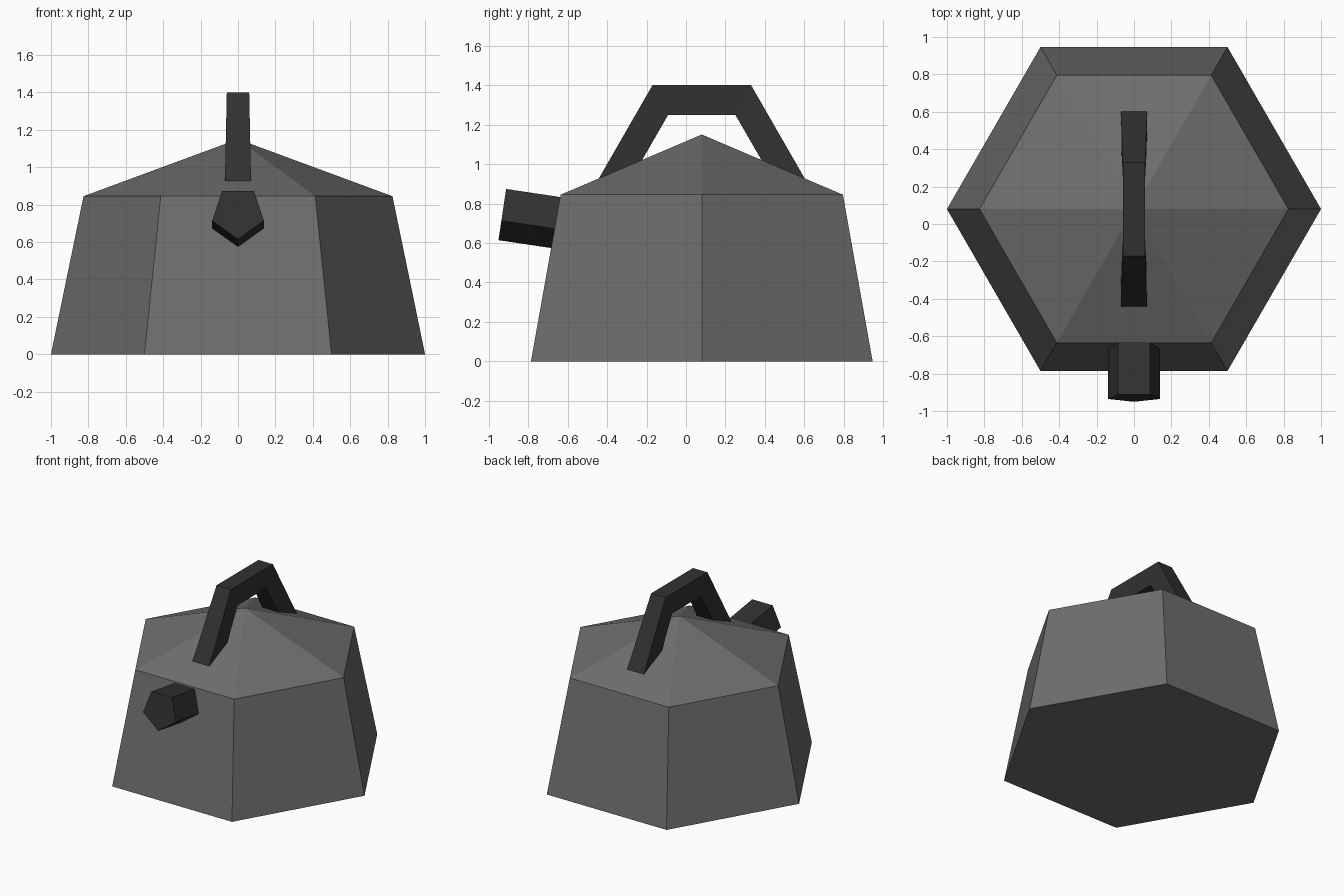
import bpy, bmesh, math
from mathutils import Vector

if "Cube" in bpy.data.objects:
    bpy.data.objects.remove(bpy.data.objects["Cube"])

CY = 0.08  # body centre in y


def material(name, v):
    m = bpy.data.materials.new(name)
    m.diffuse_color = (v, v, v, 1)
    m.use_nodes = True
    m.node_tree.nodes["Principled BSDF"].inputs["Base Color"].default_value = m.diffuse_color
    return m


grey = material("mid_grey", 0.155)
dark = material("dark_grey", 0.031)


def loft(name, rings, mat, tip=None):
    """Skin consecutive rings; cap the ends, or close the last ring to a tip."""
    bm = bmesh.new()
    loops = [[bm.verts.new(p) for p in ring] for ring in rings]
    n = len(loops[0])
    for a, b in zip(loops, loops[1:]):
        for i in range(n):
            j = (i + 1) % n
            bm.faces.new((a[i], a[j], b[j], b[i]))
    bm.faces.new(loops[0][::-1])
    if tip:
        t = bm.verts.new(tip)
        for i in range(n):
            bm.faces.new((loops[-1][i], loops[-1][(i + 1) % n], t))
    else:
        bm.faces.new(loops[-1])
    bmesh.ops.recalc_face_normals(bm, faces=bm.faces)
    me = bpy.data.meshes.new(name)
    bm.to_mesh(me)
    bm.free()
    me.materials.append(mat)
    ob = bpy.data.objects.new(name, me)
    bpy.context.collection.objects.link(ob)
    return ob


def hexagon(r, z):
    return [(r * math.cos(k * math.pi / 3), CY + r * math.sin(k * math.pi / 3), z)
            for k in range(6)]


# Tapered hexagonal body with a pointed lid
loft("kettle_body", [hexagon(1.0, 0), hexagon(0.826, 0.845)], grey, tip=(0, CY, 1.15))

# Pentagonal spout, point down, tilted upwards to the front
tilt = math.radians(8.5)
axis = Vector((0, math.cos(tilt), -math.sin(tilt)))
up = Vector((0, math.sin(tilt), math.cos(tilt)))
mouth = Vector((0, -0.929, 0.758))


def pentagon(d):
    ring = []
    for k in range(5):
        a = -math.pi / 2 + k * math.tau / 5
        ring.append(mouth + axis * d + 0.145 * (Vector((math.cos(a), 0, 0)) + up * math.sin(a)))
    return ring


loft("spout", [pentagon(0), pentagon(0.36)], dark)

# Arched handle: (outer y, outer z, inner y, inner z, half width), feet inside the lid
half = [(0.595, 0.80, 0.43, 0.80, 0.0725), (0.25, 1.40, 0.17, 1.25, 0.06)]
stations = [(-1, s) for s in half] + [(1, s) for s in reversed(half)]
rings = [[(-w, CY + side * oy, oz), (w, CY + side * oy, oz),
          (w, CY + side * iy, iz), (-w, CY + side * iy, iz)]
         for side, (oy, oz, iy, iz, w) in stations]
loft("handle", rings, dark)
